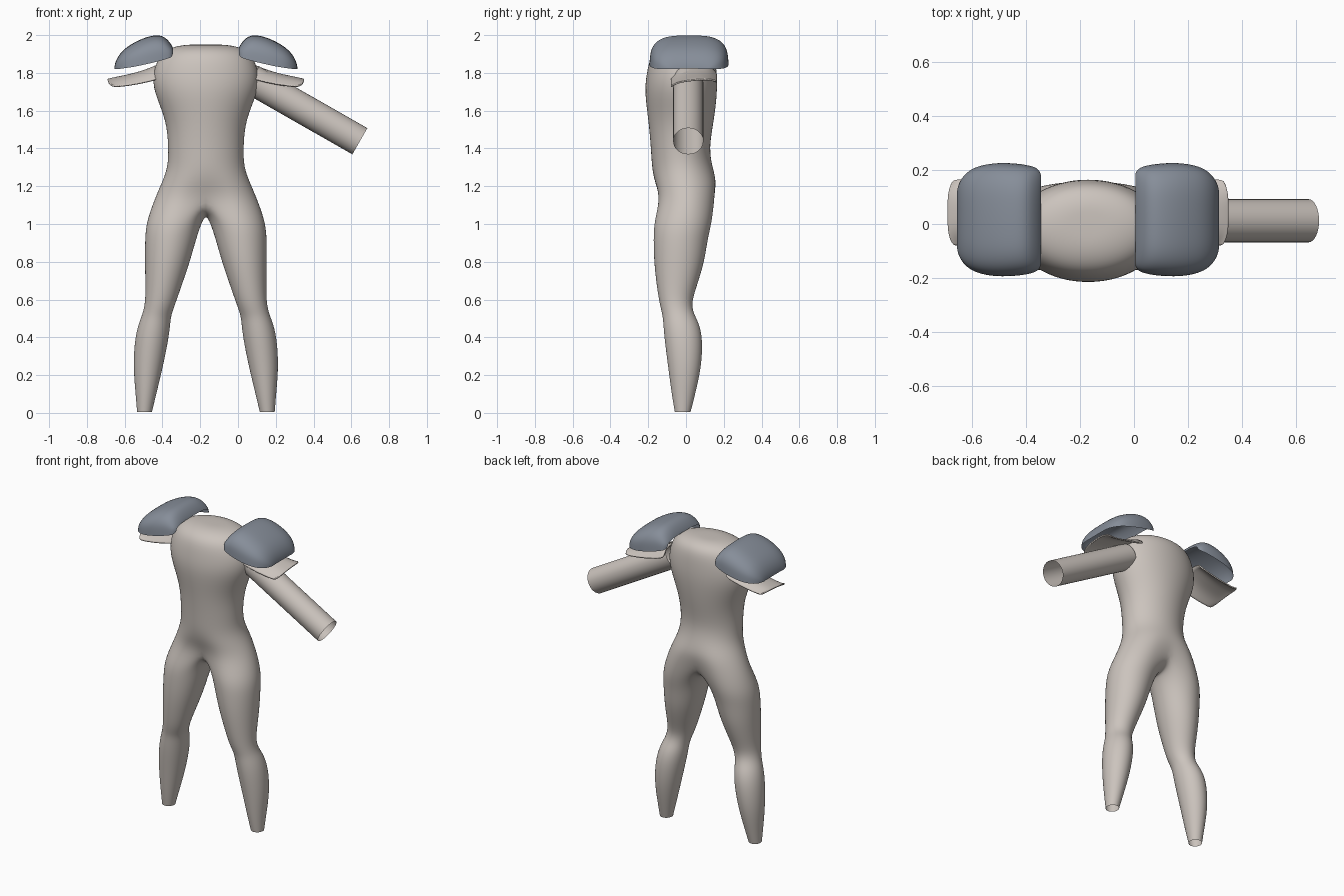
import bpy, bmesh
from math import sin, cos, pi, radians
from mathutils import Vector

if "Cube" in bpy.data.objects:
    bpy.data.objects.remove(bpy.data.objects["Cube"])

MID = -0.17  # symmetry plane of the figure


def material(name, rgb):
    m = bpy.data.materials.new(name)
    m.use_nodes = True
    m.diffuse_color = (*rgb, 1)
    bsdf = m.node_tree.nodes["Principled BSDF"]
    bsdf.inputs["Base Color"].default_value = (*rgb, 1)
    bsdf.inputs["Roughness"].default_value = 0.7
    return m


SKIN = material("warm beige", (0.60, 0.55, 0.51))
STEEL = material("blue grey", (0.24, 0.27, 0.32))


def finish(name, bm, mat, mirror=True, levels=2):
    bmesh.ops.recalc_face_normals(bm, faces=bm.faces)
    for f in bm.faces:
        f.smooth = True
    me = bpy.data.meshes.new(name)
    bm.to_mesh(me)
    bm.free()
    me.materials.append(mat)
    ob = bpy.data.objects.new(name, me)
    bpy.context.collection.objects.link(ob)
    if mirror:
        ob.location.x = MID
        mod = ob.modifiers.new("Mirror", 'MIRROR')
        mod.use_clip = True
    if levels:
        sub = ob.modifiers.new("Smooth", 'SUBSURF')
        sub.levels = sub.render_levels = levels
    return ob


def bridge(bm, a, b, closed=False):
    n = len(a)
    for i in range(n if closed else n - 1):
        j = (i + 1) % n
        bm.faces.new((a[i], a[j], b[j], b[i]))


# Body: half torso rings, splitting at the crotch into a leg
OUTER, INNER = 13, 5
bm = bmesh.new()
torso = [  # height, half width, front, back, centre dent
    (1.95, .07, -.04, .04, 0), (1.947, .13, -.09, .08, 0),
    (1.93, .20, -.145, .125, 0), (1.89, .25, -.19, .155, 0),
    (1.80, .285, -.21, .165, 0), (1.70, .28, -.222, .168, 0),
    (1.55, .21, -.20, .15, 0), (1.40, .20, -.187, .122, 0),
    (1.30, .203, -.182, .142, 0), (1.22, .235, -.18, .178, .08),
    (1.13, .275, -.172, .185, .25)]
prev = None
for z, w, front, back, dent in torso:
    ring = []
    for i in range(OUTER):
        a = -pi / 2 + pi * i / (OUTER - 1)
        depth = abs(sin(a)) * (1 - dent * abs(sin(a)) ** 10)
        mid = (front + back) / 2
        y = mid + (back - front) / 2 * depth * (1 if a > 0 else -1)
        x = 0 if i in (0, OUTER - 1) else w * cos(a)
        ring.append(bm.verts.new((x, y, z)))
    if prev:
        bridge(bm, prev, ring)
    else:
        bm.faces.new(ring)
    prev = ring

# Crotch strip closes the upper leg loop
start, end = prev[-1].co, prev[0].co
for i in range(1, INNER + 1):
    t = i / (INNER + 1)
    p = start.lerp(end, t) - Vector((0, 0, .085 * sin(pi * t) ** .7))
    prev.append(bm.verts.new(p))

legs = [  # height, inner x, outer x, front, back
    (1.01, .02, .318, -.172, .14), (.92, .05, .325, -.175, .117),
    (.80, .083, .325, -.172, .10), (.68, .125, .322, -.158, .062),
    (.58, .16, .322, -.142, .028), (.52, .182, .338, -.126, .045),
    (.48, .187, .355, -.122, .068), (.40, .195, .377, -.117, .09),
    (.25, .225, .387, -.097, .085), (.10, .262, .373, -.077, .05),
    (.005, .285, .365, -.06, .025)]
spread = radians(125)
for z, x0, x1, front, back in legs:
    ring = []
    for i in range(OUTER + INNER):
        if i < OUTER:
            a = -spread + 2 * spread * i / (OUTER - 1)
        else:
            a = spread + (2 * pi - 2 * spread) * (i - OUTER + 1) / (INNER + 1)
        ring.append(bm.verts.new(((x0 + x1) / 2 + (x1 - x0) / 2 * cos(a),
                                  (front + back) / 2 + (back - front) / 2 * sin(a), z)))
    bridge(bm, prev, ring, True)
    prev = ring
finish("body", bm, SKIN)

# Shoulder guards: open domed shells
bm = bmesh.new()
guard = [  # x, crest, rim height, half depth
    (.175, 1.935, 1.895, .17), (.185, 1.955, 1.88, .19),
    (.215, 1.99, 1.872, .20), (.255, 2.004, 1.86, .207),
    (.32, 1.99, 1.845, .211), (.38, 1.962, 1.832, .205),
    (.43, 1.93, 1.825, .19), (.465, 1.89, 1.82, .16),
    (.482, 1.85, 1.82, .125), (.485, 1.822, 1.82, .10)]
prev = None
for x, crest, rim, h in guard:
    ring = []
    for i in range(15):
        a = pi * i / 14
        c, s = cos(a), sin(a)
        y = .016 - h * abs(c) ** .62 * (1 if c > 0 else -1)
        ring.append(bm.verts.new((x, y, rim + (crest - rim) * s ** .7)))
    if prev:
        bridge(bm, prev, ring)
    prev = ring
finish("shoulder_guards", bm, STEEL)

# Torn flaps below the guards: thin arched sheets
bm = bmesh.new()
prev = None
for x, z, drop in ((.24, 1.85, .06), (.32, 1.815, .045), (.39, 1.795, .04),
                   (.45, 1.782, .035), (.50, 1.772, .03), (.52, 1.765, .015)):
    ring = []
    for i in range(9):
        t = -1 + i / 4
        ring.append(bm.verts.new((x - .02 * t ** 4, .042 + .122 * t,
                                  z + .012 * t - drop * abs(t) ** 3)))
    if prev:
        bridge(bm, prev, ring)
    prev = ring
flaps = finish("shoulder_flaps", bm, SKIN)
solid = flaps.modifiers.new("Thickness", 'SOLIDIFY')
solid.thickness = .008

# Single arm: open tube angled down and outward
bm = bmesh.new()
bmesh.ops.create_cone(bm, cap_ends=False, segments=32,
                      radius1=.08, radius2=.08, depth=.66)
arm = finish("left_arm", bm, SKIN, mirror=False, levels=0)
arm.rotation_euler.y = radians(119.7)
arm.location = Vector((.645, .012, 1.438)) - Vector((.868, 0, -.496)) * .33
